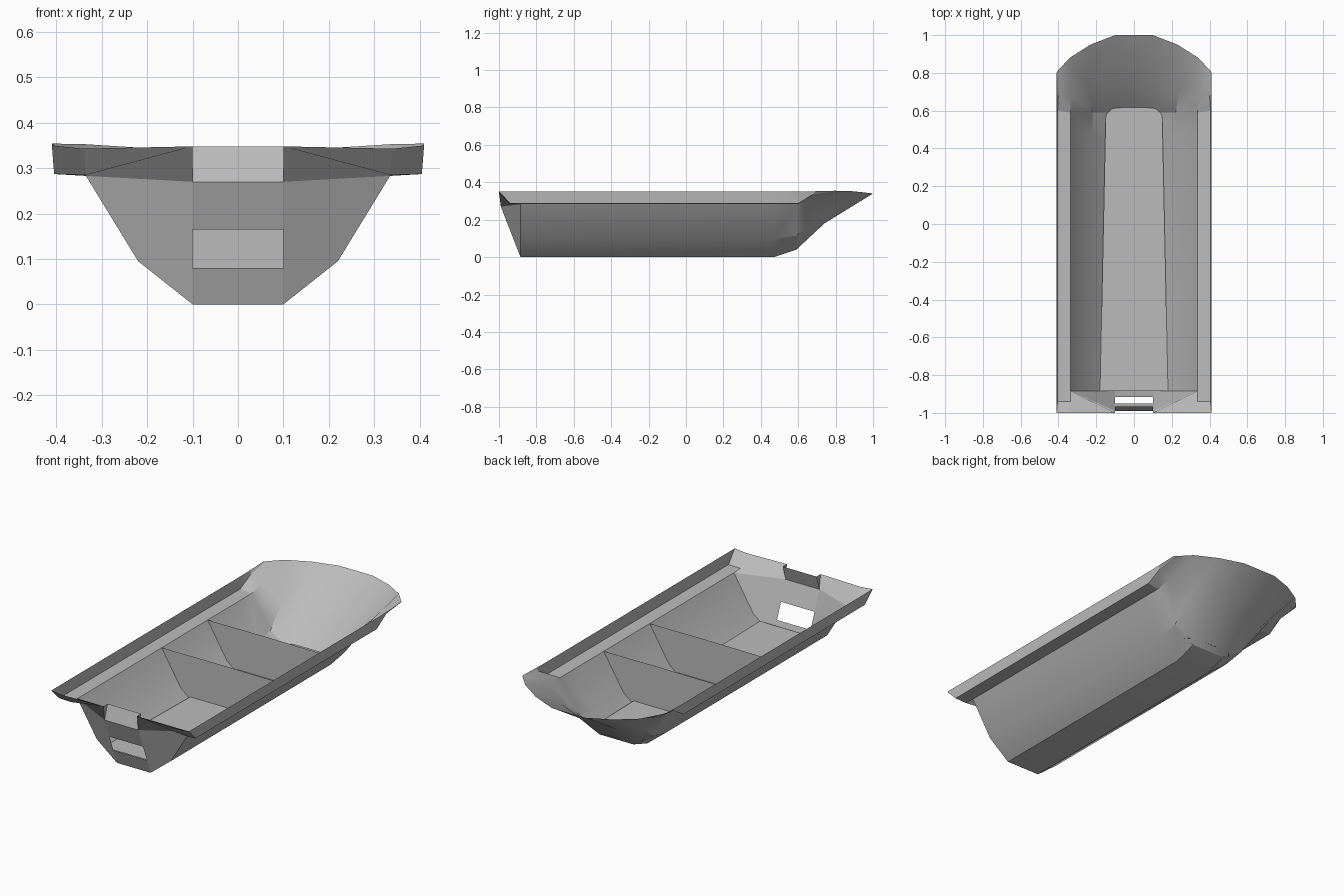
import bpy, bmesh, math

if "Cube" in bpy.data.objects:
    bpy.data.objects.remove(bpy.data.objects["Cube"])

grey = bpy.data.materials.new("plain_grey")
grey.diffuse_color = (0.5, 0.5, 0.5, 1)
grey.use_nodes = True
grey.node_tree.nodes["Principled BSDF"].inputs["Base Color"].default_value = grey.diffuse_color


def make(name, polys, mirror=True):
    """Build an object from polygons given as point lists; mirror over x = 0."""
    bm = bmesh.new()
    for pts in polys:
        bm.faces.new([bm.verts.new(p) for p in pts])
    bmesh.ops.remove_doubles(bm, verts=bm.verts, dist=1e-4)
    if mirror:
        geom = bm.verts[:] + bm.edges[:] + bm.faces[:]
        bmesh.ops.mirror(bm, geom=geom, axis='X', merge_dist=1e-4)
    bmesh.ops.recalc_face_normals(bm, faces=bm.faces)
    me = bpy.data.meshes.new(name)
    bm.to_mesh(me)
    bm.free()
    me.materials.append(grey)
    ob = bpy.data.objects.new(name, me)
    bpy.context.collection.objects.link(ob)
    return ob


# Half cross-section: keel centre, keel edge, bilge, wall top, rim edge, rim top
SECTION = [(0, 0), (.1, 0), (.22, .095), (.335, .283), (.405, .287), (.41, .35)]
REAR_Y = [-.885, -.885, -.885, -.885, -.94, -1]

# Hull: straight body lofted into the upswept bow
stations = [
    [(x, y, z) for (x, z), y in zip(SECTION, REAR_Y)],
    [(x, .47, z) for x, z in SECTION],
    [(0, .59, .04), (.1, .59, .04), (.22, .59, .115), (.335, .59, .283),
     (.405, .60, .287), (.41, .62, .35)],
    [(0, .74, .18), (.1, .74, .18), (.24, .71, .21), (.335, .68, .30),
     (.40, .68, .335), (.41, .69, .352)],
    [(0, 1, .34), (.1, 1, .34), (.23, .95, .346), (.34, .88, .353),
     (.405, .81, .354), (.41, .80, .355)],
]
hull = []
for a, b in zip(stations, stations[1:]):
    for i in range(5):
        hull.append([a[i], a[i + 1], b[i + 1], b[i]])
shelf_end = (.335, -.94, .285)
hull.append([stations[0][3], shelf_end, stations[0][4]])
hull_ob = make("hull", hull)

# Soften only the shallow bow creases
bpy.context.view_layer.objects.active = hull_ob
hull_ob.select_set(True)
bpy.ops.object.shade_smooth_by_angle(angle=math.radians(22))

# End panel: bowed side facets, rim ends and a centre strip with a grip hole
strip = [(-.885, 0), (-.916, .08), (-.949, .165), (-.99, .27), (-.965, .348)]
edge = [(.1, y, z) for y, z in strip]
top_in, top_out = (.1, -1, .348), (.34, -1, .343)
_, _, bilge, wall, rim, rim_top = stations[0]
panel = [
    edge[:4] + [wall, bilge],
    [edge[3], top_in, top_out, shelf_end, wall],
    [shelf_end, top_out, rim_top, rim],
    [edge[3], edge[4], top_in],
]
for i in (0, 2, 3):
    (ya, za), (yb, zb) = strip[i], strip[i + 1]
    panel.append([(0, ya, za), (.1, ya, za), (.1, yb, zb), (0, yb, zb)])
make("end_panel", panel)

# Inner floor plate, tapered with a rounded front
FZ = .064
plate = [(0, -.885, FZ), (.18, -.885, FZ), (.15, .56, FZ)]
for k in range(1, 5):
    t = k / 4 * math.pi / 2
    plate.append((.09 + .06 * math.cos(t), .56 + .055 * math.sin(t), FZ))
plate.append((0, .617, FZ))
make("floor", [plate])

# Two cross dividers
for n, y in enumerate((-.17, .22)):
    pts = [(x, y, z) for x, z in SECTION[:4]] + [(0, y, .285)]
    make(f"divider_{n + 1}", [pts])
